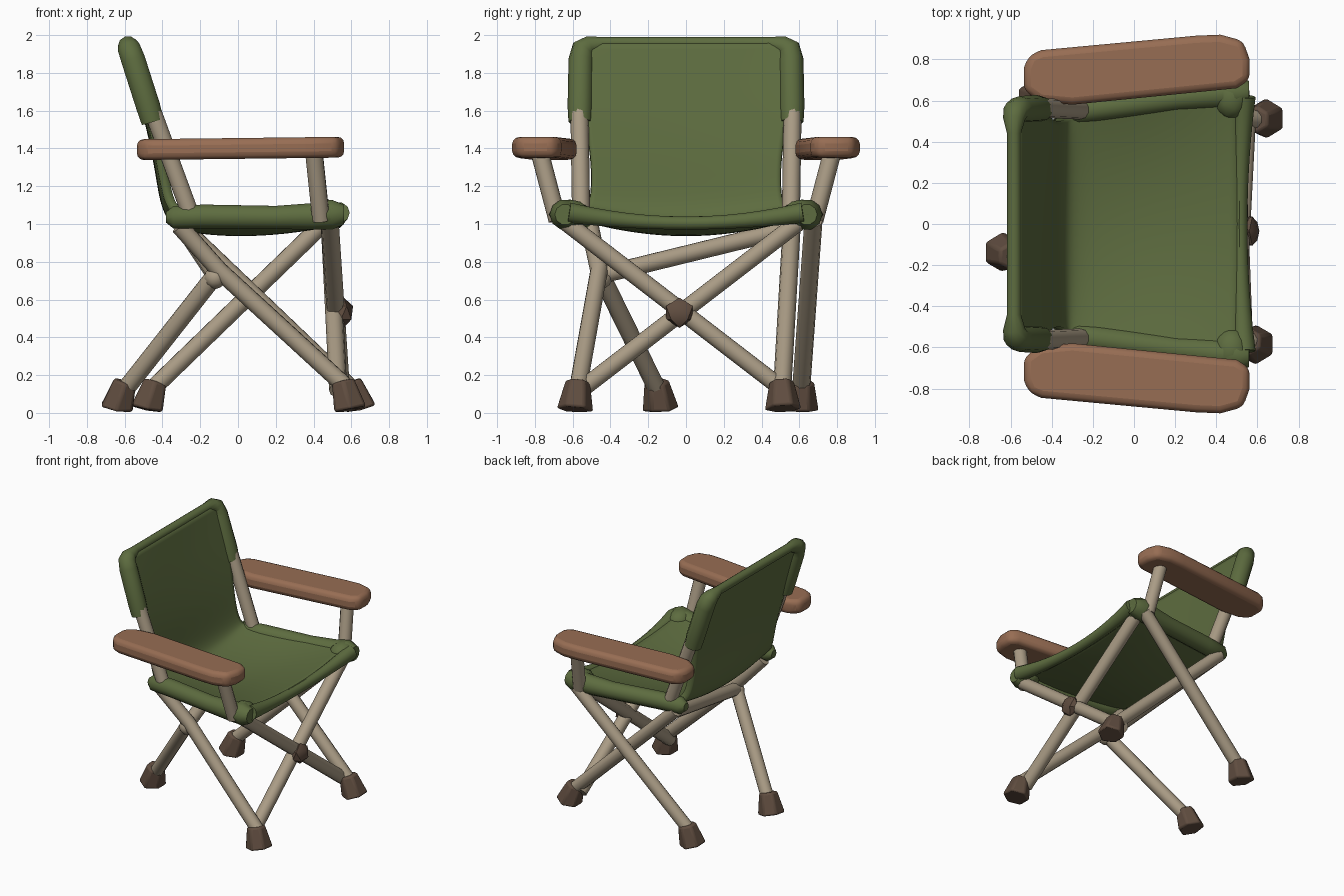
import bpy, bmesh
from mathutils import Vector

cube = bpy.data.objects.get("Cube")
if cube:
    bpy.data.objects.remove(cube, do_unlink=True)


def material(name, rgb):
    m = bpy.data.materials.new(name)
    m.use_nodes = True
    m.diffuse_color = (*rgb, 1)
    m.node_tree.nodes["Principled BSDF"].inputs["Base Color"].default_value = (*rgb, 1)
    return m


GREEN = material("green canvas", (0.110, 0.150, 0.050))
TAN = material("tan tubing", (0.40, 0.33, 0.235))
WOOD = material("brown armrest", (0.31, 0.153, 0.087))
DARK = material("dark brown rubber", (0.115, 0.073, 0.050))


def activate(obj):
    bpy.ops.object.select_all(action='DESELECT')
    obj.select_set(True)
    bpy.context.view_layer.objects.active = obj


def finish(name, bm, mat, angle=0.7):
    bmesh.ops.recalc_face_normals(bm, faces=bm.faces)
    mesh = bpy.data.meshes.new(name)
    bm.to_mesh(mesh)
    bm.free()
    mesh.materials.append(mat)
    obj = bpy.data.objects.new(name, mesh)
    bpy.context.collection.objects.link(obj)
    activate(obj)
    bpy.ops.object.shade_smooth_by_angle(angle=angle)
    return obj


def tube(name, points, radii, mat):
    """Round tube through the points with a radius at each."""
    curve = bpy.data.curves.new(name, 'CURVE')
    curve.dimensions = '3D'
    curve.bevel_depth = 1
    curve.bevel_resolution = 3
    curve.use_fill_caps = True
    spline = curve.splines.new('POLY')
    spline.points.add(len(points) - 1)
    for p, co, r in zip(spline.points, points, radii):
        p.co = (*co, 1)
        p.radius = r
    curve.materials.append(mat)
    obj = bpy.data.objects.new(name, curve)
    bpy.context.collection.objects.link(obj)
    activate(obj)
    bpy.ops.object.convert(target='MESH')
    bpy.ops.object.shade_smooth_by_angle(angle=0.9)


def rod(name, *points, r=0.048):
    tube(name, points, [r] * len(points), TAN)


def knob(name, center, size, mat, sub=2):
    bm = bmesh.new()
    bmesh.ops.create_icosphere(bm, subdivisions=sub, radius=1)
    for v in bm.verts:
        v.co = Vector(center) + v.co * Vector(size)
    return finish(name, bm, mat)


# Rubber feet, tilted towards the legs they hold
def foot(name, center, lean):
    bm = bmesh.new()
    bmesh.ops.create_cone(bm, cap_ends=True, segments=6, radius1=0.1, radius2=0.068, depth=0.16)
    turn = Vector((0, 0, 1)).rotation_difference(Vector((*lean, 1)))
    for v in bm.verts:
        v.co = turn @ v.co + Vector(center)
        v.co.z = max(v.co.z, 0.004)
    obj = finish(name, bm, DARK)
    bev = obj.modifiers.new("soft edges", 'BEVEL')
    bev.width = 0.014
    bev.segments = 2


foot("front_right_foot", (0.575, -0.58, 0.09), (-0.25, 0.1))
foot("front_left_foot", (0.62, 0.51, 0.09), (-0.35, -0.05))
foot("back_right_foot", (-0.62, -0.145, 0.09), (0.3, -0.15))
foot("back_left_foot", (-0.46, 0.61, 0.09), (0.3, 0.05))

# Folding legs
joint = (-0.12, -0.45, 0.73)
rod("front_cross_leg_a", (0.53, -0.56, 0.12), (0.485, 0.61, 1.02))
rod("front_cross_leg_b", (0.545, 0.52, 0.12), (0.485, -0.65, 1.02))
rod("right_side_leg", (0.57, -0.57, 0.14), (-0.1, -0.46, 0.755), (-0.31, -0.51, 0.99))
rod("left_side_leg", (0.59, 0.51, 0.14), (-0.31, 0.56, 1.0))
rod("left_cross_leg", (-0.45, 0.61, 0.13), (0.47, 0.675, 1.02))
rod("back_right_leg", (-0.6, -0.15, 0.12), joint)
rod("back_bar", joint, (-0.28, 0.53, 0.97))
knob("back_joint", (-0.12, -0.45, 0.715), (0.06, 0.06, 0.06), TAN)
knob("front_hub", (0.56, -0.035, 0.53), (0.055, 0.083, 0.08), DARK, 1)

# Parts found on both sides
arm_outline = [(-.535, .65), (-.535, .76), (-.51, .82), (-.45, .845), (.3, .915), (.42, .92),
               (.53, .89), (.562, .80), (.562, .70), (.5, .66), (-.3, .58), (-.46, .595)]
for side, s in (("left", 1), ("right", -1)):
    rod(side + "_back_post", (-0.24, s * 0.555, 1.02), (-0.475, s * 0.565, 1.66))
    rod(side + "_arm_support", (0.44, s * 0.68, 1.02), (0.40, s * 0.78, 1.40))
    rod(side + "_arm_bracket", (-0.38, s * 0.56, 1.39), (-0.39, s * 0.68, 1.40), r=0.035)
    # Seat side sleeve with its thick front corner
    tube(side + "_seat_sleeve",
         [(-0.38, s * 0.54, 1.035), (-0.34, s * 0.54, 1.035), (-0.18, s * 0.56, 1.04),
          (0.2, s * 0.61, 1.035), (0.4, s * 0.63, 1.04), (0.5, s * 0.64, 1.05), (0.56, s * 0.64, 1.05)],
         [0.03, 0.063, 0.066, 0.064, 0.074, 0.082, 0.055], GREEN)
    knob(side + "_seat_corner", (0.475, s * 0.615, 1.05), (0.09, 0.11, 0.08), GREEN)
    # Armrest slab, rising slightly to the front
    bm = bmesh.new()
    base = bm.faces.new([bm.verts.new((x, s * y, 1.345 + 0.012 * x)) for x, y in arm_outline])
    top = bmesh.ops.extrude_face_region(bm, geom=[base])["geom"]
    bmesh.ops.translate(bm, vec=(0, 0, 0.11), verts=[g for g in top if isinstance(g, bmesh.types.BMVert)])
    arm = finish(side + "_armrest", bm, WOOD)
    bev = arm.modifiers.new("rounded", 'BEVEL')
    bev.width = 0.035
    bev.segments = 3

# Canvas sheet running down the back and forward over the seat
# each row: x, z, half width, backward bow, downward sag
rows = [(-.578, 1.965, .53, 0, 0), (-.52, 1.78, .55, .01, 0), (-.46, 1.57, .54, .015, 0),
        (-.41, 1.35, .50, .015, 0), (-.375, 1.15, .50, .02, 0), (-.34, 1.075, .525, .03, .01),
        (-.29, 1.06, .55, .03, .07), (-.15, 1.055, .57, .01, .09), (.05, 1.055, .60, 0, .1),
        (.3, 1.06, .63, 0, .085), (.52, 1.07, .63, 0, .055)]
steps = 10
bm = bmesh.new()
grid = []
for x, z, half, bow, sag in rows:
    line = []
    for i in range(steps + 1):
        t = 2 * i / steps - 1
        dip = 1 - t * t
        line.append(bm.verts.new((x - bow * dip, half * t, z - sag * dip)))
    grid.append(line)
for a, b in zip(grid, grid[1:]):
    for i in range(steps):
        bm.faces.new((a[i], a[i + 1], b[i + 1], b[i]))
canvas = finish("canvas_seat_and_back", bm, GREEN, 1.5)
sub = canvas.modifiers.new("smooth", 'SUBSURF')
sub.levels = sub.render_levels = 2
thick = canvas.modifiers.new("thickness", 'SOLIDIFY')
thick.thickness = 0.05
thick.offset = 0

# Rolled front hem, thicker towards the corners
ts = [i / 6 - 1 for i in range(13)]
hem = [(0.535 - 0.02 * (1 - t * t), 0.62 * t, 1.06 - 0.055 * (1 - t * t)) for t in ts]
tube("front_hem", hem, [0.036 + 0.02 * t * t for t in ts], GREEN)

# Back sleeves joined by the slim rolled top edge
half_path = [((-.452, .56, 1.54), .062), ((-.475, .56, 1.62), .067), ((-.555, .555, 1.87), .067),
             ((-.575, .545, 1.925), .063), ((-.583, .51, 1.945), .053), ((-.583, .44, 1.958), .034)]
path = half_path + [((x, -y, z), r) for (x, y, z), r in reversed(half_path)]
tube("back_sleeve", [p for p, r in path], [r for p, r in path], GREEN)
